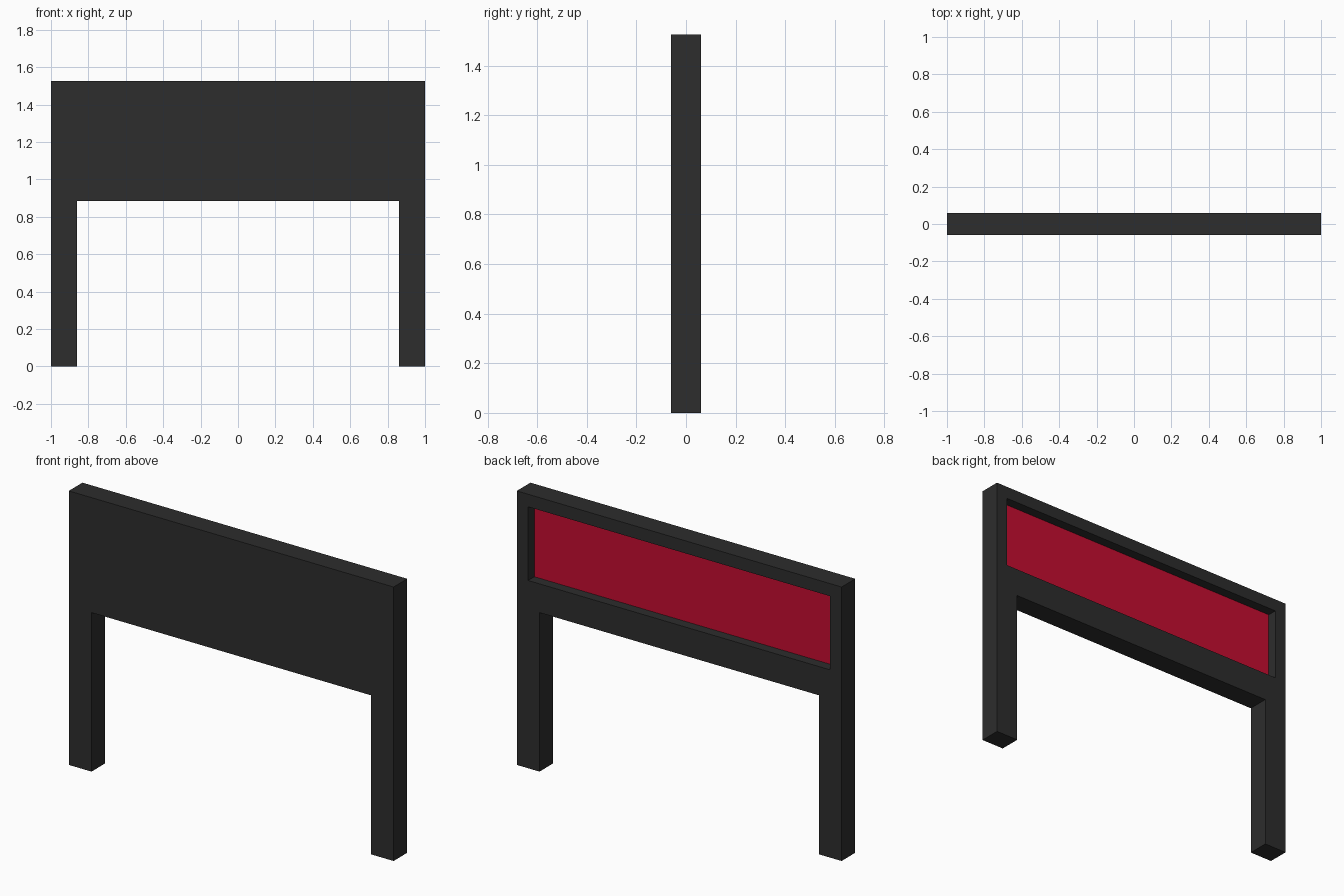
import bpy, bmesh

if "Cube" in bpy.data.objects:
    bpy.data.objects.remove(bpy.data.objects["Cube"])


def material(name, color):
    mat = bpy.data.materials.new(name)
    mat.diffuse_color = (*color, 1)
    mat.use_nodes = True
    mat.node_tree.nodes["Principled BSDF"].inputs["Base Color"].default_value = mat.diffuse_color
    return mat


def extruded(name, outline, y0, y1, mat=None):
    """Solid made from an (x, z) outline swept from y0 to y1."""
    bm = bmesh.new()
    face = bm.faces.new([bm.verts.new((x, y0, z)) for x, z in outline])
    moved = bmesh.ops.extrude_face_region(bm, geom=[face])["geom"]
    bmesh.ops.translate(bm, vec=(0, y1 - y0, 0),
                        verts=[v for v in moved if isinstance(v, bmesh.types.BMVert)])
    bmesh.ops.recalc_face_normals(bm, faces=bm.faces)
    mesh = bpy.data.meshes.new(name)
    bm.to_mesh(mesh)
    bm.free()
    obj = bpy.data.objects.new(name, mesh)
    bpy.context.collection.objects.link(obj)
    if mat:
        mesh.materials.append(mat)
    return obj


def rect(half_width, z0, z1):
    return [(-half_width, z0), (half_width, z0), (half_width, z1), (-half_width, z1)]


HALF_DEPTH = 0.06
TOP = 1.525
black = material("black", (0.026, 0.026, 0.026))
red = material("red", (0.56, 0.004, 0.03))

# Frame: two legs joined by a deep board
half = [(0.86, 0.885), (0.86, 0), (1, 0), (1, TOP)]
outline = half + [(-x, z) for x, z in reversed(half)]
frame = extruded("frame", outline, -HALF_DEPTH, HALF_DEPTH, black)

# Recess in the back of the board
cutter = extruded("recess_cutter", rect(0.93, 1.045, 1.455), 0, 0.1, black)
cutter.hide_render = True
cutter.hide_viewport = True
cut = frame.modifiers.new("recess", "BOOLEAN")
cut.operation = "DIFFERENCE"
cut.solver = "EXACT"
cut.object = cutter

# Red panel on the recess floor
extruded("back_panel", rect(0.93, 1.045, 1.455), 0, 0.005, red)
